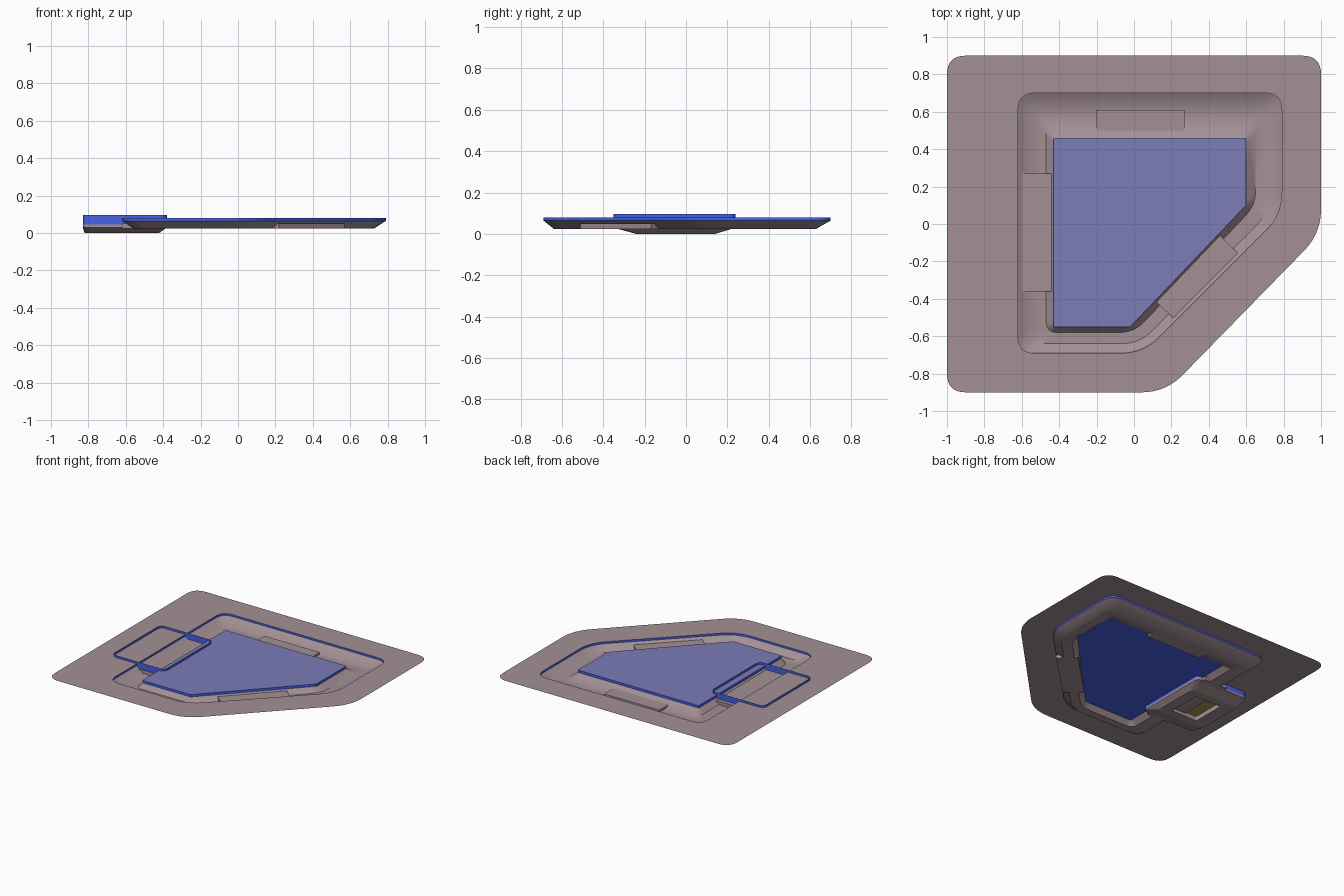
import bpy, bmesh
from mathutils import Vector

if "Cube" in bpy.data.objects:
    bpy.data.objects.remove(bpy.data.objects["Cube"])


def material(name, rgb):
    m = bpy.data.materials.new(name)
    m.diffuse_color = (*rgb, 1)
    m.use_nodes = True
    m.node_tree.nodes["Principled BSDF"].inputs["Base Color"].default_value = m.diffuse_color
    return m


MAUVE = material("mauve", (0.37, 0.28, 0.30))
BLUE = material("blue", (0.06, 0.12, 0.80))
GLASS = material("pale_blue", (0.20, 0.20, 0.48))
OCHRE = material("ochre", (0.45, 0.32, 0.08))


def rounded(corners, cuts, n=8):
    """Round each polygon corner; cut = distance from corner to tangent point."""
    pts = []
    for i, c in enumerate(corners):
        c = Vector(c)
        a = c + (Vector(corners[i - 1]) - c).normalized() * cuts[i]
        b = c + (Vector(corners[(i + 1) % len(corners)]) - c).normalized() * cuts[i]
        for k in range(n + 1):
            t = k / n
            pts.append(a * (1 - t) ** 2 + c * 2 * t * (1 - t) + b * t * t)
    return pts


def five_sided(x0, x1, y0, y1, bend_y, bend_x, square=0.1, bend=0.13):
    corners = [(x0, y0), (bend_x, y0), (x1, bend_y), (x1, y1), (x0, y1)]
    return rounded(corners, [square, bend, bend, square, square])


def four_sided(x0, x1, y0, y1, r=0.04):
    return rounded([(x0, y0), (x1, y0), (x1, y1), (x0, y1)], [r] * 4)


def loft(name, rings, mat, cap_first=False, cap_last=False, smooth=False):
    """Join a series of (outline, z) rings with quads."""
    bm = bmesh.new()
    loops = [[bm.verts.new((p[0], p[1], z)) for p in pts] for pts, z in rings]
    for a, b in zip(loops, loops[1:]):
        for i in range(len(a)):
            j = (i + 1) % len(a)
            bm.faces.new((a[i], a[j], b[j], b[i]))
    if cap_first:
        bm.faces.new(loops[0][::-1])
    if cap_last:
        bm.faces.new(loops[-1])
    mesh = bpy.data.meshes.new(name)
    bm.to_mesh(mesh)
    bm.free()
    ob = bpy.data.objects.new(name, mesh)
    bpy.context.collection.objects.link(ob)
    mesh.materials.append(mat)
    if smooth:
        bpy.ops.object.select_all(action='DESELECT')
        ob.select_set(True)
        bpy.context.view_layer.objects.active = ob
        bpy.ops.object.shade_smooth_by_angle(angle=0.6)
    return ob


def prism(name, outline, z0, z1, mat):
    # counter-clockwise outline, walls facing outward
    pts = [Vector(p) for p in outline]
    return loft(name, [(pts, z0), (pts, z1)], mat, True, True)


TOP = 0.08

# Thin sheet around the opening
sheet_edge = five_sided(-1, 1, -0.9, 0.9, -0.05, 0.17)
opening = five_sided(-0.62, 0.79, -0.69, 0.70, 0.05, 0.05, 0.09, 0.12)
loft("surround_sheet", [(sheet_edge, TOP), (opening, TOP)], MAUVE)

# Short blue lip and the channel below it
loft("opening_lip", [(opening, TOP), (opening, 0.065)], BLUE, smooth=True)
floor_out = five_sided(-0.56, 0.73, -0.64, 0.63, 0.07, 0.03, 0.08, 0.10)
floor_in = five_sided(-0.47, 0.65, -0.58, 0.53, 0.10, 0.0, 0.06, 0.08)
channel_in = five_sided(-0.43, 0.60, -0.55, 0.46, 0.10, -0.02, 0.02, 0.02)
loft("channel", [(opening, 0.065), (floor_out, 0.025), (floor_in, 0.025),
                 (channel_in, 0.06)], MAUVE, smooth=True)

# Central panel
panel = [(-0.43, -0.55), (-0.02, -0.55), (0.60, 0.10), (0.60, 0.46), (-0.43, 0.46)]
prism("panel_edge", panel, 0.06, TOP - 0.002, BLUE)
loft("panel", [([Vector(p) for p in panel], TOP)], GLASS, cap_last=True)

# Flat bridges across the channel
prism("left_bridge", [(-0.62, -0.36), (-0.42, -0.36), (-0.42, 0.27), (-0.62, 0.27)],
      0.025, 0.05, MAUVE)
prism("diagonal_bridge", [(0.22, -0.51), (0.57, -0.17), (0.46, -0.06), (0.11, -0.41)],
      0.025, 0.05, MAUVE)
prism("back_bridge", [(-0.20, 0.47), (0.27, 0.47), (0.27, 0.61), (-0.20, 0.61)],
      0.025, 0.04, MAUVE)

# Blue latch frame, open at top and bottom
frame = four_sided(-0.83, -0.38, -0.35, 0.24)
loft("latch_frame", [(frame, 0.045), (frame, 0.097)], BLUE, smooth=True)

# Tapered tray under the frame, with a window in its floor
tray_floor = four_sided(-0.82, -0.42, -0.24, 0.14)
window = four_sided(-0.72, -0.50, -0.18, 0.08, 0.01)
loft("latch_tray", [(window, 0.035), (window, 0.0), (tray_floor, 0.0),
                    (frame, 0.03), (frame, 0.045)], MAUVE)
loft("latch_window_plate", [(window, 0.035)], OCHRE, cap_first=True)
